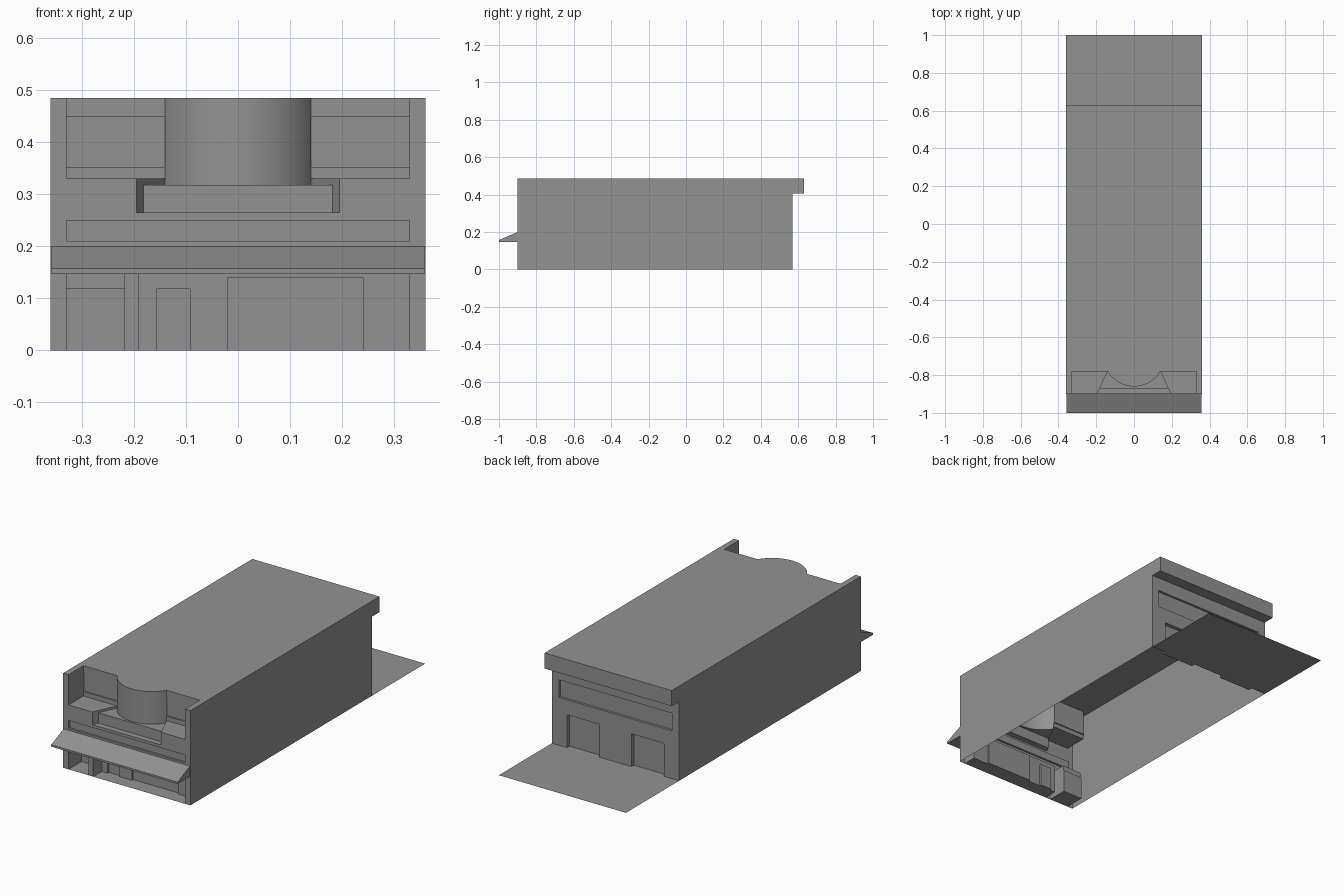
import bpy, bmesh, math
from mathutils import Vector

cube = bpy.data.objects.get("Cube")
if cube:
    bpy.data.objects.remove(cube, do_unlink=True)

grey = bpy.data.materials.new("plain_grey")
grey.use_nodes = True
GREY = (0.29, 0.29, 0.29, 1)
grey.diffuse_color = GREY
grey.node_tree.nodes["Principled BSDF"].inputs["Base Color"].default_value = GREY

W, FRONT, BACK, TOP = 0.36, -0.90, 0.57, 0.485    # main shell
EAVE_Y, EAVE_Z = 0.63, 0.405                      # rear overhang
INNER, SET_BACK, TERRACE = 0.33, -0.78, 0.33      # upper terrace
NOTCH, NOTCH_Z, BENCH_Y, BENCH_Z = 0.195, 0.265, -0.87, 0.318
BOW_X, BOW_DEPTH = 0.14, 0.08
UP, DOWN = (0, 0, 1), (0, 0, -1)
FORWARD, REAR = (0, -1, 0), (0, 1, 0)


def face(bm, points, out):
    """Add a polygon whose normal agrees with the direction out."""
    f = bm.faces.new([bm.verts.new(p) for p in points])
    f.normal_update()
    if f.normal.dot(Vector(out)) < 0:
        f.normal_flip()


def flat(bm, outline, z, out=UP):
    face(bm, [(x, y, z) for x, y in outline], out)


def upright(bm, a, b, z0, z1, out):
    face(bm, [(*a, z0), (*b, z0), (*b, z1), (*a, z1)], out)


def finish(bm, name, smooth=False):
    bmesh.ops.remove_doubles(bm, verts=bm.verts, dist=0.0001)
    mesh = bpy.data.meshes.new(name)
    bm.to_mesh(mesh)
    bm.free()
    mesh.materials.append(grey)
    obj = bpy.data.objects.new(name, mesh)
    bpy.context.collection.objects.link(obj)
    if smooth:
        bpy.ops.object.select_all(action="DESELECT")
        obj.select_set(True)
        bpy.context.view_layer.objects.active = obj
        bpy.ops.object.shade_smooth_by_angle(angle=math.radians(35))


def relief_wall(name, y, inward, x0, x1, z0, z1, recesses):
    """Wall sheet with rectangular recesses; depth None leaves a hole."""
    xs = sorted({x0, x1} | {v for r in recesses for v in r[:2]})
    zs = sorted({z0, z1} | {v for r in recesses for v in r[2:4]})
    out = FORWARD if inward > 0 else REAR

    def depth(i, j):
        d = 0
        if 0 <= i < len(xs) - 1 and 0 <= j < len(zs) - 1:
            cx, cz = (xs[i] + xs[i + 1]) / 2, (zs[j] + zs[j + 1]) / 2
            for a, b, c, e, value in recesses:
                if a < cx < b and c < cz < e:
                    d = value
        return d

    bm = bmesh.new()
    for i in range(len(xs) - 1):
        for j in range(len(zs) - 1):
            d = depth(i, j)
            if d is None:
                continue
            a, b, c, e = xs[i], xs[i + 1], zs[j], zs[j + 1]
            yd = y + inward * d
            upright(bm, (a, yd), (b, yd), c, e, out)
            # reveals towards shallower neighbours
            for di, dj in ((-1, 0), (1, 0), (0, -1), (0, 1)):
                n = depth(i + di, j + dj)
                if n is None or n >= d:
                    continue
                yn = y + inward * n
                if di:
                    x = a if di < 0 else b
                    upright(bm, (x, yn), (x, yd), c, e, (-di, 0, 0))
                else:
                    z = c if dj < 0 else e
                    flat(bm, [(a, yn), (b, yn), (b, yd), (a, yd)], z, (0, 0, -dj))
    finish(bm, name)


# Front wall: shop recess, garage, door, window, sign slot, balcony notch
relief_wall("front_wall", FRONT, 1, -W, W, 0, TERRACE, [
    (-INNER, -0.218, 0, 0.147, 0.10),
    (-INNER, -0.218, 0, 0.118, 0.105),
    (-0.19, INNER, 0, 0.147, 0.07),
    (-0.157, -0.092, 0, 0.118, 0.08),
    (-0.02, 0.24, 0, 0.14, 0.08),
    (-INNER, INNER, 0.21, 0.25, 0.01),
    (-NOTCH, NOTCH, NOTCH_Z, TERRACE, None),
])

# Rear wall: long window and two doors
relief_wall("rear_wall", BACK, -1, -W, W, 0, EAVE_Z, [
    (-0.32, 0.32, 0.245, 0.335, 0.012),
    (0.09, 0.275, 0, 0.168, 0.02),
    (-0.275, -0.09, 0, 0.168, 0.02),
])

# Set-back walls beside the bow, each with a window band
for side, a, b in (("left", BOW_X, INNER), ("right", -INNER, -BOW_X)):
    relief_wall(side + "_terrace_wall", SET_BACK, 1, a, b, TERRACE, TOP,
                [(a, b, 0.353, 0.45, 0.006), (a, b, 0.45, 0.478, 0.002)])

# Bow front arc, running from -x to +x
radius = (BOW_X ** 2 + BOW_DEPTH ** 2) / (2 * BOW_DEPTH)
centre_y = SET_BACK - BOW_DEPTH + radius
sweep = math.asin(BOW_X / radius)
STEPS = 24
arc = []
for k in range(STEPS + 1):
    t = sweep * (2 * k / STEPS - 1)
    arc.append((radius * math.sin(t), centre_y - radius * math.cos(t)))

bm = bmesh.new()
for p, q in zip(arc, arc[1:]):
    upright(bm, p, q, BENCH_Z, TOP, ((p[0] + q[0]) / 2, p[1] - centre_y, 0))
finish(bm, "bow_front", smooth=True)

# Side walls with the front parapet ends
bm = bmesh.new()
for s in (-1, 1):
    upright(bm, (s * W, FRONT), (s * W, BACK), 0, TOP, (s, 0, 0))
    upright(bm, (s * W, FRONT), (s * INNER, FRONT), TERRACE, TOP, FORWARD)
    upright(bm, (s * INNER, FRONT), (s * INNER, SET_BACK), TERRACE, TOP, (-s, 0, 0))
finish(bm, "side_walls")

# Roof with rear overhang
bm = bmesh.new()
flat(bm, [(-W, EAVE_Y), (-W, FRONT), (-INNER, FRONT), (-INNER, SET_BACK)] + arc
     + [(INNER, SET_BACK), (INNER, FRONT), (W, FRONT), (W, EAVE_Y)], TOP)
upright(bm, (-W, EAVE_Y), (W, EAVE_Y), EAVE_Z, TOP, REAR)
flat(bm, [(-W, BACK), (W, BACK), (W, EAVE_Y), (-W, EAVE_Y)], EAVE_Z, DOWN)
for s in (-1, 1):
    upright(bm, (s * W, BACK), (s * W, EAVE_Y), EAVE_Z, TOP, (s, 0, 0))
finish(bm, "roof")

# Terrace floors, splayed notch cheeks and stepped bench
t = (BENCH_Y - FRONT) / (SET_BACK - FRONT)
BENCH_X = NOTCH + t * (BOW_X - NOTCH)
bm = bmesh.new()
for s in (-1, 1):
    flat(bm, [(s * INNER, FRONT), (s * NOTCH, FRONT), (s * BOW_X, SET_BACK),
              (s * INNER, SET_BACK)], TERRACE)
    upright(bm, (s * NOTCH, FRONT), (s * BENCH_X, BENCH_Y), NOTCH_Z, TERRACE, (-s, 0, 0))
    upright(bm, (s * BENCH_X, BENCH_Y), (s * BOW_X, SET_BACK), BENCH_Z, TERRACE, (-s, 0, 0))
flat(bm, [(-NOTCH, FRONT), (NOTCH, FRONT), (BENCH_X, BENCH_Y), (-BENCH_X, BENCH_Y)], NOTCH_Z)
upright(bm, (-BENCH_X, BENCH_Y), (BENCH_X, BENCH_Y), NOTCH_Z, BENCH_Z, FORWARD)
flat(bm, [(-BENCH_X, BENCH_Y)] + arc + [(BENCH_X, BENCH_Y)], BENCH_Z)
finish(bm, "terrace_floor")

# Sloping awning across the front
profile = [(FRONT, 0.147), (-1, 0.147), (-1, 0.157), (FRONT, 0.2)]
bm = bmesh.new()
ends = [[bm.verts.new((s * 0.358, y, z)) for y, z in profile] for s in (-1, 1)]
bm.faces.new(ends[0])
bm.faces.new(ends[1])
for i in range(4):
    j = (i + 1) % 4
    bm.faces.new([ends[0][i], ends[0][j], ends[1][j], ends[1][i]])
bmesh.ops.recalc_face_normals(bm, faces=bm.faces)
finish(bm, "awning")

# Rear yard paving
bm = bmesh.new()
flat(bm, [(-W, BACK), (W, BACK), (W, 1), (-W, 1)], 0)
finish(bm, "rear_yard")
